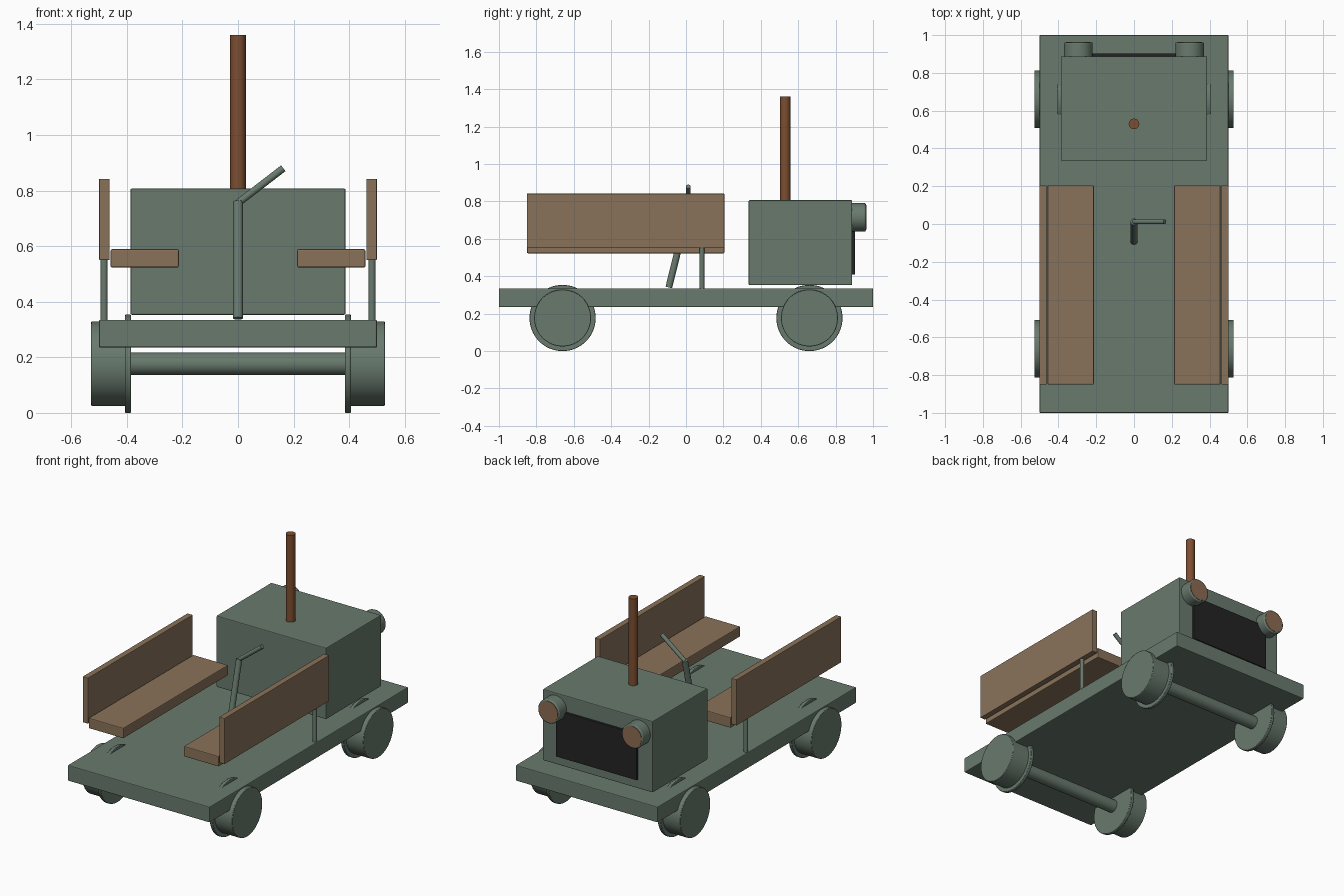
import bpy
import math
from mathutils import Vector

if "Cube" in bpy.data.objects:
    bpy.data.objects.remove(bpy.data.objects["Cube"])


def material(name, rgb):
    m = bpy.data.materials.new(name)
    m.diffuse_color = (*rgb, 1)
    m.use_nodes = True
    m.node_tree.nodes["Principled BSDF"].inputs["Base Color"].default_value = m.diffuse_color
    return m


GREEN = material("grey_green_paint", (0.14, 0.195, 0.155))
WOOD = material("wood", (0.254, 0.171, 0.102))
RUST = material("rust", (0.205, 0.076, 0.030))
BLACK = material("black", (0.017, 0.017, 0.017))
LENS = material("lens_tan", (0.270, 0.150, 0.085))


def finish(name, mat, bevel):
    o = bpy.context.object
    o.name = name
    o.data.materials.append(mat)
    if bevel:
        b = o.modifiers.new("soft_edges", 'BEVEL')
        b.width = bevel
        b.segments = 2
        b.limit_method = 'ANGLE'
        b.angle_limit = math.radians(40)
    return o


def box(name, lo, hi, mat, bevel=0.005):
    """Box between two opposite corners."""
    lo, hi = Vector(lo), Vector(hi)
    bpy.ops.mesh.primitive_cube_add(size=1, location=(lo + hi) / 2)
    o = bpy.context.object
    o.scale = hi - lo
    bpy.ops.object.transform_apply(location=False, rotation=False, scale=True)
    return finish(name, mat, bevel)


def rod(name, a, b, r, mat, sides=32, bevel=0.0):
    """Cylinder running from point a to point b."""
    a, b = Vector(a), Vector(b)
    d = b - a
    bpy.ops.mesh.primitive_cylinder_add(vertices=sides, radius=r, depth=d.length,
                                        location=(a + b) / 2)
    o = bpy.context.object
    o.rotation_euler = d.to_track_quat('Z', 'Y').to_euler()
    bpy.ops.object.shade_smooth_by_angle(angle=math.radians(35))
    return finish(name, mat, bevel)


# Flat deck
box("deck", (-0.5, -1, 0.235), (0.5, 1, 0.335), GREEN)

# Engine housing, grille and exhaust
box("engine_housing", (-0.387, 0.335, 0.353), (0.387, 0.888, 0.807), GREEN)
box("grille", (-0.285, 0.88, 0.41), (0.285, 0.903, 0.705), BLACK, 0.002)
rod("exhaust_pipe", (0, 0.53, 0.79), (0, 0.53, 1.36), 0.028, RUST)

# Axles
for end, y in (("front", -0.66), ("rear", 0.66)):
    rod(end + "_axle", (-0.40, y, 0.177), (0.40, y, 0.177), 0.041, GREEN)

for side, s in (("left", -1), ("right", 1)):
    # Flanged wheels
    for end, y in (("front", -0.66), ("rear", 0.66)):
        tag = f"{end}_{side}_wheel"
        rod(tag + "_tread", (s * 0.39, y, 0.177), (s * 0.528, y, 0.177),
            0.152, GREEN, 64, 0.003)
        rod(tag + "_flange", (s * 0.385, y, 0.177), (s * 0.406, y, 0.177),
            0.177, GREEN, 64, 0.003)

    # Bench with backrest and support post
    xs = sorted((s * 0.213, s * 0.458))
    box(side + "_bench_seat", (xs[0], -0.85, 0.523), (xs[1], 0.205, 0.589), WOOD)
    xs = sorted((s * 0.462, s * 0.5))
    box(side + "_bench_back", (xs[0], -0.85, 0.55), (xs[1], 0.205, 0.842), WOOD, 0.003)
    rod(side + "_bench_post", (s * 0.482, 0.085, 0.33), (s * 0.482, 0.085, 0.56),
        0.013, GREEN, 24)

    # Headlight with lens
    x = s * 0.295
    rod(side + "_headlight", (x, 0.88, 0.715), (x, 0.962, 0.715), 0.076, GREEN, 48, 0.007)
    rod(side + "_headlight_lens", (x, 0.957, 0.715), (x, 0.9645, 0.715), 0.066, LENS, 48)

# Control lever with bent handle
rod("lever_shaft", (0, -0.092, 0.34), (0, 0.012, 0.76), 0.018, GREEN, 24)
rod("lever_handle", (0, 0.012, 0.755), (0.163, 0.012, 0.88), 0.013, GREEN, 24)
